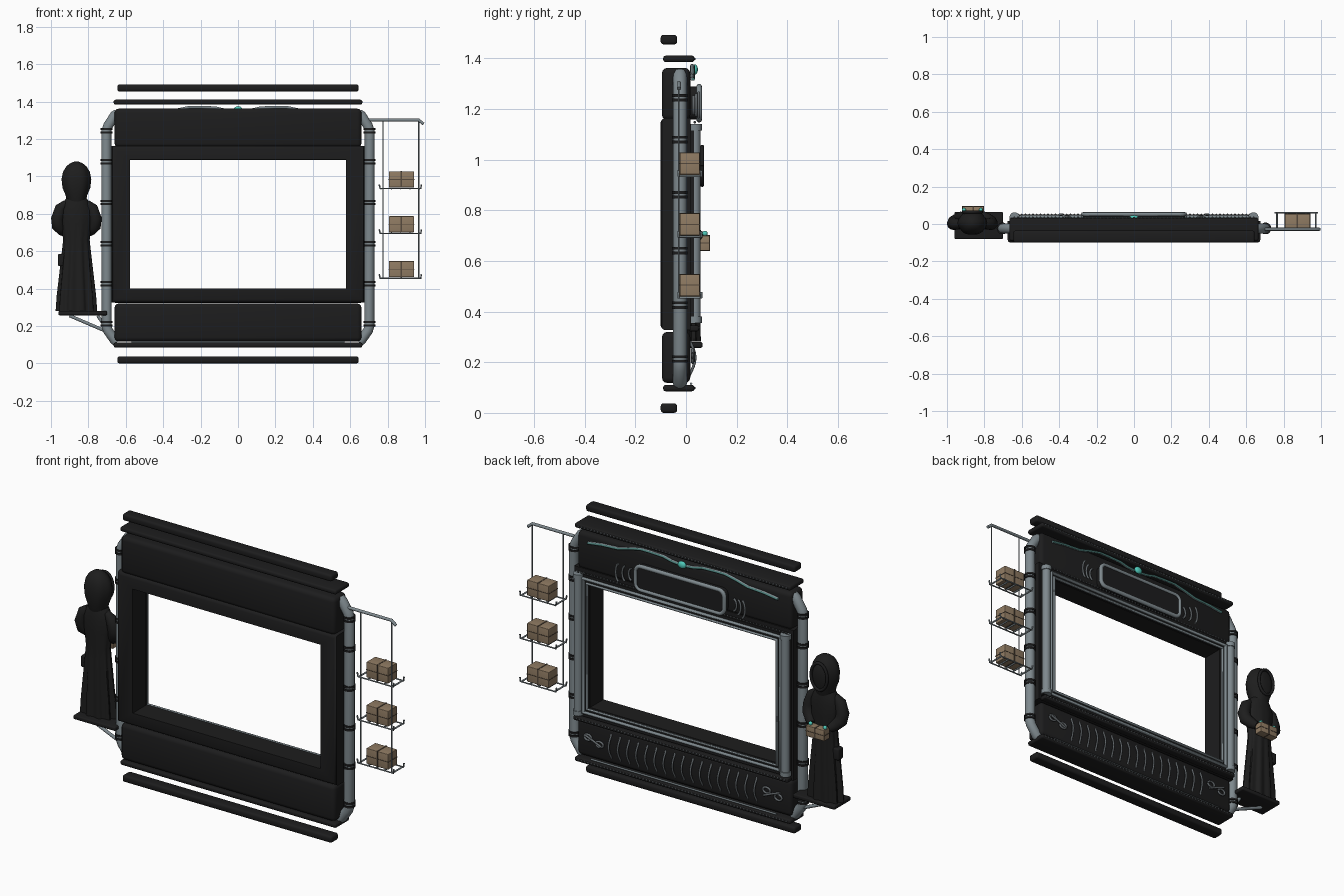
import bpy, bmesh, math
from mathutils import Vector, Matrix

if "Cube" in bpy.data.objects:
    bpy.data.objects.remove(bpy.data.objects["Cube"])

def material(name, r, g, b):
    m = bpy.data.materials.new(name)
    m.diffuse_color = (r, g, b, 1)
    m.use_nodes = True
    m.node_tree.nodes["Principled BSDF"].inputs["Base Color"].default_value = m.diffuse_color
    return m

BLACK = material("charcoal", 0.012, 0.012, 0.0125)
ROBE = material("robe black", 0.0125, 0.0125, 0.0125)
STEEL = material("steel grey", 0.21, 0.25, 0.27)
DARK = material("dull steel", 0.12, 0.135, 0.145)
TAN = material("parcel tan", 0.28, 0.2, 0.125)
STRAP = material("strap brown", 0.09, 0.066, 0.045)
TEAL = material("glowing teal", 0.08, 0.6, 0.5)
PATINA = material("dull teal", 0.07, 0.2, 0.185)

def finish(name, bm, mat, smooth=True):
    bmesh.ops.recalc_face_normals(bm, faces=bm.faces)
    me = bpy.data.meshes.new(name)
    bm.to_mesh(me)
    bm.free()
    ob = bpy.data.objects.new(name, me)
    bpy.context.collection.objects.link(ob)
    me.materials.append(mat)
    if smooth:
        bpy.ops.object.select_all(action='DESELECT')
        ob.select_set(True)
        bpy.context.view_layer.objects.active = ob
        bpy.ops.object.shade_smooth_by_angle(angle=math.radians(40))
    return ob

def box(name, x, y, z, mat, bevel=0.0):
    """Box from (min, max) pairs with rounded edges."""
    bm = bmesh.new()
    bmesh.ops.create_cube(bm, size=1)
    for v in bm.verts:
        v.co = Vector([(a + b) / 2 + c * (b - a) for c, (a, b) in zip(v.co, (x, y, z))])
    if bevel:
        bmesh.ops.bevel(bm, geom=bm.edges[:], offset=bevel, segments=3, profile=0.5, affect='EDGES')
    return finish(name, bm, mat, bevel > 0)

def tubes(name, paths, r, mat, cyclic=False, radii=None, res=3):
    """Round tubes along point lists, all in one mesh."""
    cu = bpy.data.curves.new(name, 'CURVE')
    cu.dimensions = '3D'
    cu.bevel_depth, cu.bevel_resolution, cu.use_fill_caps = r, res, True
    for pts in paths:
        s = cu.splines.new('POLY')
        s.points.add(len(pts) - 1)
        for i, p in enumerate(pts):
            s.points[i].co = (*p, 1)
            s.points[i].radius = radii[i] if radii else 1
        s.use_cyclic_u = cyclic
    tmp = bpy.data.objects.new(name + "_path", cu)
    bpy.context.collection.objects.link(tmp)
    bpy.context.view_layer.update()
    me = bpy.data.meshes.new_from_object(tmp.evaluated_get(bpy.context.evaluated_depsgraph_get()))
    bpy.data.objects.remove(tmp)
    bm = bmesh.new()
    bm.from_mesh(me)
    for f in bm.faces:
        f.material_index = 0
    return finish(name, bm, mat)

def loft(name, rings, mat, closed=False):
    bm = bmesh.new()
    rows = [[bm.verts.new(p) for p in ring] for ring in rings]
    n = len(rows[0])
    for a, b in zip(rows, rows[1:] + rows[:1] if closed else rows[1:]):
        for i in range(n):
            bm.faces.new((a[i], a[(i + 1) % n], b[(i + 1) % n], b[i]))
    if not closed:
        bm.faces.new(rows[0])
        bm.faces.new(rows[-1])
    return finish(name, bm, mat)

def frame(name, cz, loops, mat):
    rings = [[(sx * hx, y, cz + sz * hz) for sx, sz in ((-1, -1), (1, -1), (1, 1), (-1, 1))]
             for hx, hz, y in loops]
    return loft(name, rings, mat, closed=True)

def balls(name, points, r, mat, sub=1, scale=(1, 1, 1)):
    bm = bmesh.new()
    for p in points:
        bmesh.ops.create_icosphere(bm, subdivisions=sub, radius=r,
                                   matrix=Matrix.Translation(p) @ Matrix.Diagonal((*scale, 1)))
    return finish(name, bm, mat)

def spin(cx, cz, y, rx, rz, a0, a1, n):
    return [(cx + rx * math.cos(math.radians(a0 + (a1 - a0) * i / n)), y,
             cz + rz * math.sin(math.radians(a0 + (a1 - a0) * i / n))) for i in range(n + 1)]

# floating bars, plates and padded panels
for nm, z in (("top", 1.454), ("bottom", 0.0)):
    box(nm + "_bar", (-0.645, 0.645), (-0.1, -0.035), (z, z + 0.038), BLACK, 0.012)
for nm, z in (("top", 1.384), ("bottom", 0.085)):
    box(nm + "_plate", (-0.665, 0.665), (-0.09, 0.033), (z, z + 0.026), BLACK, 0.01)
box("upper_panel", (-0.66, 0.66), (-0.095, 0.017), (1.155, 1.362), BLACK, 0.022)
box("lower_panel", (-0.66, 0.66), (-0.095, 0.017), (0.118, 0.32), BLACK, 0.022)

# window frame, with raised back border and mouldings
frame("window_frame", 0.745, [(0.578, 0.345, 0.017), (0.578, 0.345, -0.1), (0.66, 0.402, -0.1),
                              (0.672, 0.412, -0.095), (0.675, 0.418, -0.085), (0.675, 0.418, 0.017)], BLACK)
frame("back_border", 0.745, [(0.582, 0.347, 0.015), (0.582, 0.347, 0.03), (0.66, 0.395, 0.035), (0.66, 0.395, 0.015)], BLACK)
box("sill_ledge", (-0.66, 0.66), (0.01, 0.05), (0.322, 0.345), BLACK, 0.006)
for i, (hx, hz, r) in enumerate(((0.606, 0.372, 0.011), (0.585, 0.349, 0.008))):
    tubes(f"window_moulding_{i}", [[(sx * hx, 0.036, 0.745 + sz * hz) for sx, sz in
          ((-1, -1), (1, -1), (1, 1), (-1, 1))]], r, STEEL, cyclic=True)

# bead trims along the back
xs = [-0.64 + 0.02 * i for i in range(65)]
for nm, y, z in (("top", 0.033, 1.397), ("bottom", 0.033, 0.098), ("sill", 0.05, 0.335), ("lintel", 0.034, 1.147)):
    balls(nm + "_beads", [(x, y, z) for x in xs], 0.006, DARK)
tubes("bottom_rail", [[(-0.57, 0.02, 0.115), (0.57, 0.02, 0.115)]], 0.005, STEEL)

for s, side in ((-1, "left"), (1, "right")):
    # outer pipe with paired bands
    tubes(side + "_pipe", [[(s * x, -0.024, z) for x, z in ((0.645, 1.335), (0.66, 1.325), (0.695, 1.27), (0.703, 1.245),
          (0.703, 0.2), (0.695, 0.175), (0.66, 0.125), (0.645, 0.115))]], 0.027, STEEL, res=5)
    tubes(side + "_pipe_bands", [[(s * 0.703, -0.024, z + d), (s * 0.703, -0.024, z + d + 0.011)]
          for z in (1.238, 1.073, 0.855, 0.635, 0.42, 0.207) for d in (-0.009, 0.009)], 0.0315, BLACK, res=5)
    # back column with caps
    tubes(side + "_column", [[(s * 0.638, 0.035, 0.36), (s * 0.638, 0.035, 1.135)]], 0.023, STEEL, res=5)
    tubes(side + "_column_caps", [[(s * 0.638, 0.035, z), (s * 0.638, 0.035, z + 0.025)]
          for z in (0.355, 1.115)], 0.028, STEEL, res=5)
    # sound arcs beside the plaque
    tubes(side + "_plaque_arcs", [spin(s * (0.31 + 0.033 * i), 1.215, 0.03 + 0.01 * i, s * 0.022,
          0.035 + 0.008 * i, -75, 75, 8) for i in range(3)], 0.006, DARK)
    # knot ornaments on the lower panel
    tubes(side + "_knot", [spin(s * (0.55 + d), 0.225 + s * d * 0.3, 0.026, 0.022, 0.016, 0, 360, 14)
          for d in (-0.036, 0.036)] + [[(s * 0.5, 0.03, 0.205), (s * 0.55, 0.03, 0.226), (s * 0.6, 0.03, 0.245)]], 0.006, DARK)
    # winged crest line
    crest = [(0.585, 1.318), (0.5, 1.33), (0.4, 1.336), (0.33, 1.355), (0.26, 1.37), (0.2, 1.37), (0.12, 1.367),
             (0.07, 1.355), (0.02, 1.35)]
    tubes(side + "_crest", [[(s * x, 0.024, z) for x, z in crest]], 0.0075, STEEL)
    tubes(side + "_crest_glow", [[(s * x, 0.029, z - 0.001) for x, z in crest]], 0.006, PATINA)

balls("crest_gem", [(0, 0.035, 1.355)], 0.021, TEAL, 2, (1.2, 0.6, 1))

# plaque with rounded corners
corner = []
for cx, cz, a in ((0.24, 1.255, 0), (-0.24, 1.255, 90), (-0.24, 1.19, 180), (0.24, 1.19, 270)):
    corner += spin(cx, cz, 0.052, 0.033, 0.033, a, a + 90, 5)
tubes("plaque_rim", [corner], 0.011, STEEL, cyclic=True)
loft("plaque", [[(x, y, z) for x, _, z in corner] for y in (0.01, 0.056)], BLACK)

# curved ribs on the lower panel
tubes("lower_ribs", [[(-0.448 + 0.056 * i + 0.004 * math.sin(math.pi * k / 8), 0.014 + 0.022 * math.sin(math.pi * k / 8),
      0.15 + 0.135 * k / 8) for k in range(9)] for i in range(17)], 0.0055, DARK)

# hanging shelves with parcels
tubes("shelf_arm", [[(0.68, -0.028, 1.302), (0.965, -0.028, 1.302), (0.992, -0.028, 1.28)]], 0.0085, STEEL)
tubes("shelf_rods", [[(x, -0.028, 1.3), (x, -0.028, 0.455)] for x in (0.775, 0.967)], 0.0035, STEEL)

def parcel(name, x, y, z):
    box(name, x, y, z, TAN, 0.003)
    cx, cy, cz, e = sum(x) / 2, sum(y) / 2, sum(z) / 2, 0.0015
    for i, (a, b, c) in enumerate((((cx - 0.004, cx + 0.004), (y[0] - e, y[1] + e), (z[0] - e, z[1] + e)),
                                   ((x[0] - e, x[1] + e), (y[0] - e, y[1] + e), (cz - 0.002, cz + 0.002)))):
        box(f"{name}_strap_{i}", a, b, c, STRAP)

for i, z in enumerate((0.455, 0.695, 0.935)):
    rails = [[(0.755, y, z + 0.022), (0.76, y, z), (0.977, y, z), (0.98, y, z + 0.022)] for y in (-0.03, 0.06)]
    bars = [[(x, -0.03, z), (x, 0.06, z)] for x in (0.765, 0.82, 0.87, 0.92, 0.972)]
    tubes(f"shelf_{i}", rails + bars, 0.0045, STEEL)
    parcel(f"shelf_parcel_{i}", (0.807, 0.941), (-0.024, 0.054), (z + 0.006, z + 0.092))

# figure platform and brackets
box("figure_platform", (-0.96, -0.7), (-0.08, 0.065), (0.257, 0.28), BLACK, 0.007)
tubes("platform_brackets", [[(-0.9, -0.02, 0.255), (-0.69, -0.02, 0.165)], [(-0.75, -0.02, 0.255), (-0.69, -0.02, 0.17)]],
      0.009, STEEL)

# robed figure: lofted rings of (z, half width, half depth, fold depth)
FX, FY = -0.864, 0.006
def robe(name, rows, mat, folds, cy=FY, n=72):
    loft(name, [[(FX + rx * (1 + f * math.cos(folds * t)) * math.cos(t), cy + ry * (1 + f * math.cos(folds * t)) * math.sin(t), z)
         for t in (2 * math.pi * i / n for i in range(n))] for z, rx, ry, f in rows], mat)

robe("robe", [(0.281, 0.101, 0.05, 0.1), (0.36, 0.096, 0.049, 0.1), (0.48, 0.084, 0.047, 0.09), (0.6, 0.073, 0.045, 0.06),
              (0.66, 0.069, 0.044, 0.03), (0.75, 0.08, 0.05, 0.01), (0.82, 0.084, 0.05, 0), (0.865, 0.066, 0.045, 0),
              (0.9, 0.045, 0.038, 0)], ROBE, 10)
robe("hood", [(0.865, 0.05, 0.045, 0), (0.9, 0.057, 0.055, 0.02), (0.94, 0.073, 0.062, 0.02), (0.985, 0.078, 0.064, 0.02),
              (1.025, 0.07, 0.058, 0.02), (1.055, 0.052, 0.044, 0.01), (1.072, 0.03, 0.025, 0), (1.08, 0.008, 0.008, 0)], ROBE, 6)
tubes("hood_rim", [spin(FX, 0.975, 0.064, 0.05, 0.075, 0, 360, 20)], 0.008, BLACK)
for s, side in ((-1, "left"), (1, "right")):
    tubes(side + "_sleeve", [[(FX + s * x, y, z) for x, y, z in ((0.055, 0, 0.86), (0.085, 0, 0.83), (0.102, 0.002, 0.775),
          (0.098, 0.012, 0.735), (0.075, 0.032, 0.71), (0.055, 0.05, 0.695))]], 0.034, ROBE, radii=(0.5, 0.9, 1, 1, 0.85, 0.6), res=5)
    balls(side + "_hand_glow", [(FX + s * 0.045, 0.075, 0.708)], 0.011, TEAL, 2)
parcel("held_parcel", (-0.917, -0.803), (0.047, 0.094), (0.64, 0.7))
box("belt_pouch", (-0.963, -0.925), (-0.01, 0.035), (0.52, 0.585), BLACK, 0.008)
